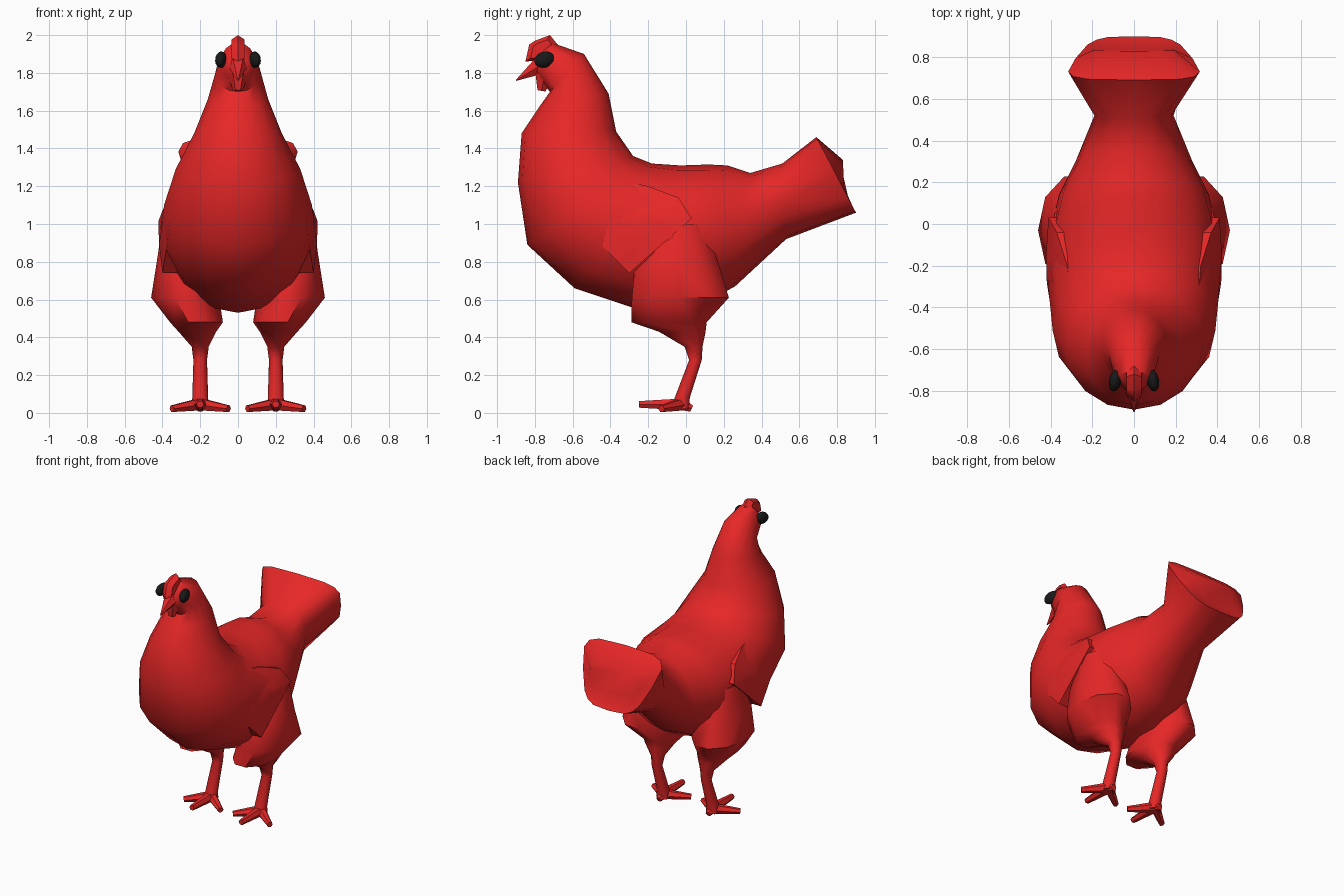
import bpy, bmesh, math
from mathutils import Vector

if "Cube" in bpy.data.objects:
    bpy.data.objects.remove(bpy.data.objects["Cube"])


def material(name, color):
    m = bpy.data.materials.new(name)
    m.diffuse_color = color
    m.use_nodes = True
    m.node_tree.nodes["Principled BSDF"].inputs["Base Color"].default_value = m.diffuse_color
    return m


RED = material("red", (0.8, 0.02, 0.02, 1))
BLACK = material("black", (0.01, 0.01, 0.01, 1))


def finish(bm, name, mat=RED, angle=50):
    bmesh.ops.recalc_face_normals(bm, faces=bm.faces)
    me = bpy.data.meshes.new(name)
    bm.to_mesh(me)
    bm.free()
    ob = bpy.data.objects.new(name, me)
    bpy.context.collection.objects.link(ob)
    me.materials.append(mat)
    bpy.context.view_layer.objects.active = ob
    for o in bpy.context.selected_objects:
        o.select_set(False)
    ob.select_set(True)
    bpy.ops.object.shade_smooth_by_angle(angle=math.radians(angle))
    return ob


def loft(rings, name, angle=50):
    """Skin a list of equal-length point rings and cap both ends."""
    bm = bmesh.new()
    vs = [[bm.verts.new(p) for p in r] for r in rings]
    n = len(vs[0])
    for a, b in zip(vs, vs[1:]):
        for i in range(n):
            j = (i + 1) % n
            bm.faces.new((a[i], a[j], b[j], b[i]))
    bm.faces.new(vs[0])
    bm.faces.new(vs[-1])
    return finish(bm, name, RED, angle)


def power(v, e):
    return math.copysign(abs(v) ** e, v)


def section(top, bottom, w, e=1.0, k=0.0, n=16):
    """Cross-section between a back point and a belly point (y, z)."""
    pts = []
    for i in range(n):
        t = 2 * math.pi * i / n
        c, s = power(round(math.cos(t), 6), e), power(round(math.sin(t), 6), e)
        f = (1 + c) / 2
        pts.append((w * s * (1 + k * c),
                    bottom[0] + (top[0] - bottom[0]) * f,
                    bottom[1] + (top[1] - bottom[1]) * f))
    return pts


def taper(a, b, r1, r2, name, sides=6):
    """Tapered limb between two points."""
    a, b = Vector(a), Vector(b)
    q = (b - a).to_track_quat('Z', 'Y')
    ring = [Vector((math.cos(2 * math.pi * i / sides), math.sin(2 * math.pi * i / sides), 0))
            for i in range(sides)]
    return loft([[p + q @ (v * r) for v in ring] for p, r in ((a, r1), (b, r2))], name)


# Body: head, neck, breast, back and flared tail in one skin
loft([
    section((-0.79, 1.90), (-0.80, 1.81), 0.04),
    section((-0.71, 1.96), (-0.77, 1.76), 0.09),
    section((-0.54, 1.90), (-0.72, 1.70), 0.12),
    section((-0.41, 1.69), (-0.77, 1.63), 0.16),
    section((-0.37, 1.49), (-0.87, 1.48), 0.23),
    section((-0.28, 1.36), (-0.89, 1.22), 0.33),
    section((-0.18, 1.32), (-0.84, 0.89), 0.39),
    section((-0.03, 1.31), (-0.59, 0.66), 0.41),
    section((0.12, 1.315), (-0.20, 0.53), 0.40),
    section((0.22, 1.31), (0.06, 0.56), 0.36),
    section((0.34, 1.27), (0.26, 0.67), 0.28),
    section((0.51, 1.32), (0.53, 0.92), 0.19, 0.9),
    section((0.69, 1.46), (0.90, 1.06), 0.28, 0.5, 0.28),
    section((0.83, 1.34), (0.84, 1.15), 0.19, 0.6, 0.15),
], "body")

# Comb: thin ridge over the forehead
comb = [(-0.85, 1.86), (-0.83, 1.95), (-0.80, 1.97), (-0.72, 2.0), (-0.68, 1.95), (-0.74, 1.87)]
loft([[(x, -0.76 + (y + 0.76) * s, 1.92 + (z - 1.92) * s) for y, z in comb]
      for x, s in ((-0.035, 0.7), (0, 1), (0.035, 0.7))], "comb")

# Beak and wattle
taper((0, -0.77, 1.84), (0, -0.9, 1.76), 0.055, 0.003, "beak")
taper((0, -0.75, 1.79), (0, -0.765, 1.705), 0.055, 0.025, "wattle")

# Wing outline (x, y, z), running around the flank
wing = [(0.29, -0.65, 1.24), (0.35, -0.61, 1.05), (0.40, -0.30, 0.74), (0.41, 0.03, 1.03),
        (0.37, -0.04, 1.14), (0.32, -0.20, 1.20), (0.30, -0.45, 1.25)]
# Thigh and shin rings: z, x centre, y centre, x radius, y radius
leg = [(1.0, 0.28, -0.02, 0.12, 0.13), (0.80, 0.28, -0.05, 0.15, 0.23),
       (0.61, 0.28, -0.03, 0.18, 0.27), (0.48, 0.22, -0.09, 0.14, 0.21),
       (0.43, 0.215, -0.02, 0.10, 0.13), (0.35, 0.20, 0.04, 0.045, 0.05),
       (0.28, 0.20, 0.05, 0.036, 0.035), (0.08, 0.20, -0.02, 0.042, 0.042),
       (0.02, 0.20, -0.02, 0.045, 0.04)]
toes = [((0.20, -0.25, 0.045), "middle"), ((0.35, -0.13, 0.022), "outer"),
        ((0.05, -0.13, 0.022), "inner"), ((0.20, 0.03, 0.022), "hind")]

for side, s in (("right", 1), ("left", -1)):
    loft([[(s * (x - 0.14), y, z) for x, y, z in wing],
          [(s * x, y, z) for x, y, z in wing],
          [(s * (x * 0.4 + 0.43 * 0.6), y * 0.4 - 0.27 * 0.6, z * 0.4 + 1.0 * 0.6)
           for x, y, z in wing]], side + "_wing", 30)
    loft([[(s * (cx + rx * math.cos(math.pi * i / 5)), cy + ry * math.sin(math.pi * i / 5), z)
           for i in range(10)] for z, cx, cy, rx, ry in leg], side + "_leg")
    for (x, y, z), toe in toes:
        taper((s * 0.2, -0.02, 0.045), (s * x, y, z), 0.036, 0.02, side + "_" + toe + "_toe")
    # Eye
    bm = bmesh.new()
    bmesh.ops.create_uvsphere(bm, u_segments=12, v_segments=8, radius=1)
    eye = finish(bm, side + "_eye", BLACK)
    eye.scale = (0.03, 0.056, 0.042)
    eye.location = (s * 0.09, -0.75, 1.87)
    eye.rotation_euler = (math.radians(15), 0, s * math.radians(12))
